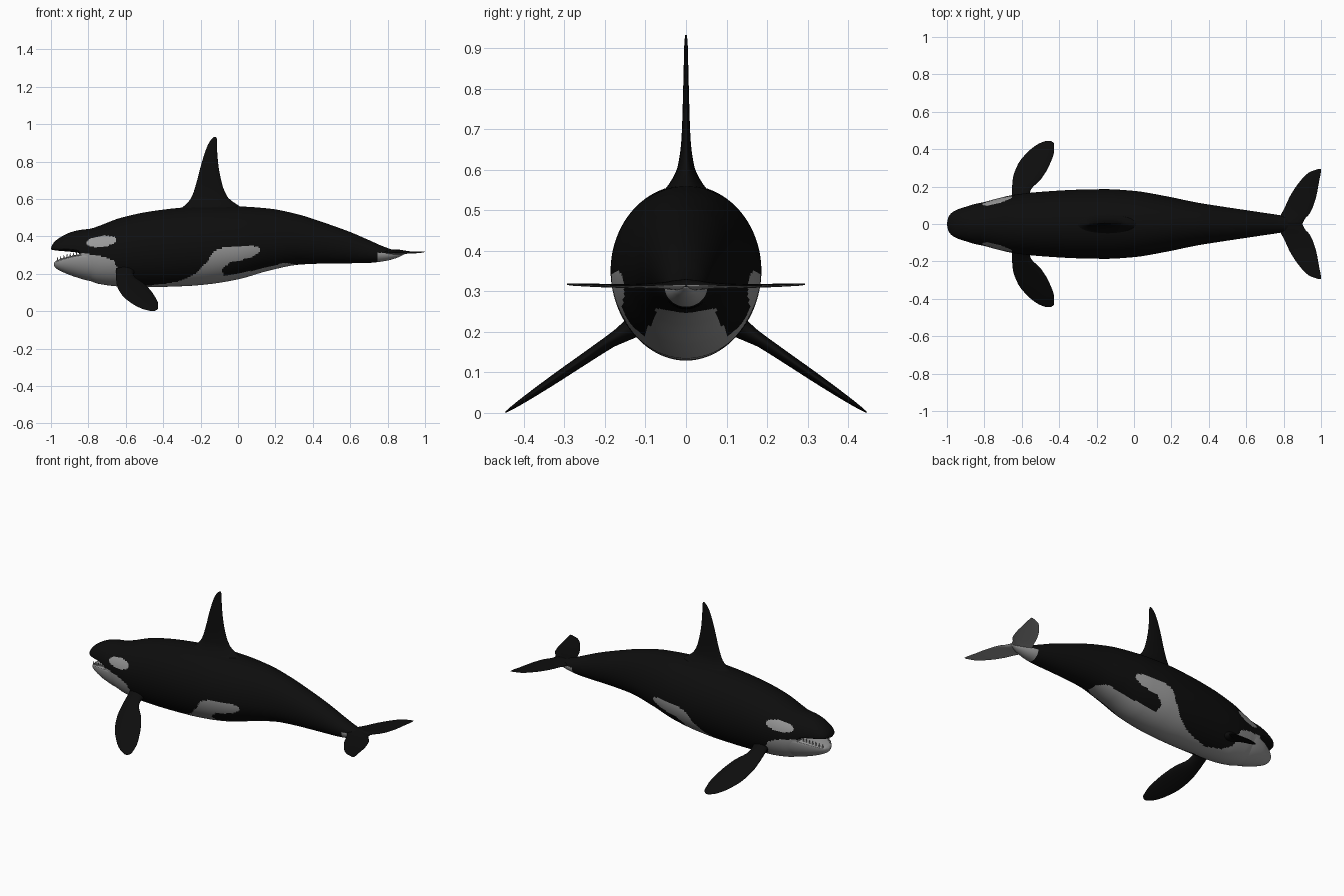
import bpy, bmesh, math

if "Cube" in bpy.data.objects:
    bpy.data.objects.remove(bpy.data.objects["Cube"])


def material(name, v):
    m = bpy.data.materials.new(name)
    m.diffuse_color = (*v, 1)
    m.use_nodes = True
    m.node_tree.nodes["Principled BSDF"].inputs["Base Color"].default_value = m.diffuse_color
    return m


BLACK = material("black skin", (0.004, 0.004, 0.004))
WHITE = material("pale skin", (0.32, 0.32, 0.32))


def sample(table, x):
    """Smooth monotone interpolation of table rows keyed on the first column."""
    n = len(table)
    i = 0
    while i < n - 2 and x > table[i + 1][0]:
        i += 1
    h = table[i + 1][0] - table[i][0]
    t = min(max((x - table[i][0]) / h, 0), 1)
    out = []
    for c in range(1, len(table[0])):
        def sec(k):
            k = min(max(k, 0), n - 2)
            return (table[k + 1][c] - table[k][c]) / (table[k + 1][0] - table[k][0])

        def tan(k):
            a, b = sec(k - 1), sec(k)
            return 2 * a * b / (a + b) if a * b > 0 else 0
        p, q = table[i][c], table[i + 1][c]
        out.append((2 * t**3 - 3 * t**2 + 1) * p + (t**3 - 2 * t**2 + t) * h * tan(i)
                   + (3 * t**2 - 2 * t**3) * q + (t**3 - t**2) * h * tan(i + 1))
    return out


def loft(name, rings, rule=None, mirror=False):
    """Skin rings of points; rule(center, normal) is True for pale faces."""
    bm = bmesh.new()
    vs = [[bm.verts.new(p) for p in r] for r in rings]
    n = len(rings[0])
    for a, b in zip(vs, vs[1:]):
        for j in range(n):
            k = (j + 1) % n
            bm.faces.new((a[j], a[k], b[k], b[j]))
    bm.faces.new(vs[0])
    bm.faces.new(vs[-1])
    bmesh.ops.recalc_face_normals(bm, faces=bm.faces)
    bm.normal_update()
    for f in bm.faces:
        f.smooth = True
        if rule and rule(f.calc_center_median(), f.normal):
            f.material_index = 1
    me = bpy.data.meshes.new(name)
    bm.to_mesh(me)
    bm.free()
    me.materials.append(BLACK)
    me.materials.append(WHITE)
    ob = bpy.data.objects.new(name, me)
    bpy.context.collection.objects.link(ob)
    if mirror:
        m = ob.modifiers.new("mirror", 'MIRROR')
        m.use_axis = (False, True, False)
    return ob


def inside(poly, x, z):
    r = False
    for (x1, z1), (x2, z2) in zip(poly, poly[1:] + poly[:1]):
        if (z1 > z) != (z2 > z) and x < x1 + (z - z1) * (x2 - x1) / (z2 - z1):
            r = not r
    return r


def body_ring(x, zt, zb, zc, w, n):
    pts = []
    for j in range(n):
        a = 2 * math.pi * j / n
        s = math.sin(a)
        pts.append((x, w * math.cos(a), zc + s * ((zt - zc) if s > 0 else (zc - zb))))
    return pts


# Body: x, top, bottom, height of widest point, half width
BODY = [(-1, .337, .33, .333, .006), (-.99, .36, .327, .335, .042),
        (-.96, .388, .323, .335, .07), (-.9, .42, .318, .333, .092),
        (-.85, .433, .311, .325, .107), (-.83, .436, .19, .317, .111),
        (-.79, .441, .162, .315, .12), (-.74, .457, .145, .315, .134),
        (-.63, .498, .132, .32, .158), (-.47, .533, .129, .335, .174),
        (-.28, .555, .134, .345, .184), (-.15, .562, .145, .35, .186),
        (0, .56, .17, .355, .177), (.17, .548, .218, .365, .149),
        (.33, .515, .249, .37, .116), (.44, .48, .254, .365, .098),
        (.6, .423, .256, .34, .074), (.7, .38, .258, .318, .059),
        (.78, .345, .267, .308, .047), (.85, .323, .285, .308, .03),
        (.9, .318, .31, .314, .006)]

# Outline of the pale throat, belly and flank lobe seen from the side
BELLY = [(-1, .1), (-1, .31), (-.85, .311), (-.78, .302), (-.71, .29), (-.665, .268),
         (-.647, .235), (-.655, .21), (-.635, .175), (-.58, .15), (-.48, .137),
         (-.38, .148), (-.3, .165), (-.23, .2), (-.165, .265), (-.13, .32),
         (-.08, .34), (-.02, .348), (.08, .35), (.115, .34), (.117, .315),
         (.065, .283), (-.04, .262), (-.085, .225), (-.075, .19), (0, .2),
         (.1, .222), (.17, .24), (.25, .258), (.31, .252), (.33, .1)]


def body_rule(c, nrm):
    dx, dz = c.x + .73, c.z - .373
    dz -= .1 * dx
    eye_patch = (dx / .08) ** 2 + (dz / .029) ** 2 < 1
    tail = c.x > .75 and c.z < .312
    return eye_patch or tail or inside(BELLY, c.x, c.z)


rings = []
for i in range(261):
    x = -1 + 1.9 * (i / 260) ** 1.25
    rings.append(body_ring(x, *sample(BODY, x), 128))
loft("body", rings, body_rule)

# Lower jaw, slightly open: x, top, bottom, half width
JAW = [(-.985, .258, .246, .008), (-.975, .268, .231, .036), (-.93, .285, .206, .07),
       (-.87, .3, .183, .098), (-.8, .309, .163, .116), (-.73, .309, .152, .124)]
rings = []
for i in range(41):
    x = -.985 + .255 * (i / 40) ** 1.3
    zt, zb, w = sample(JAW, x)
    rings.append(body_ring(x, zt, zb, zt - .008, w, 64))
loft("lower_jaw", rings, lambda c, n: True)

# Teeth along the lower jaw
bm = bmesh.new()
for i in range(7):
    x = -.965 + .017 * i
    zt, zb, w = sample(JAW, x)
    for s in (-1, 1):
        r = bmesh.ops.create_cone(bm, cap_ends=True, segments=8, radius1=.005,
                                  radius2=.001, depth=.022)
        bmesh.ops.translate(bm, verts=r["verts"], vec=(x, s * (w * .8), zt + .005))
me = bpy.data.meshes.new("teeth")
bm.to_mesh(me)
bm.free()
me.materials.append(WHITE)
bpy.context.collection.objects.link(bpy.data.objects.new("teeth", me))


def lens(lead, trail, t, place, n=32):
    mid, h = (lead + trail) / 2, (trail - lead) / 2
    return [place(mid - h * math.cos(2 * math.pi * j / n),
                  t * math.sin(2 * math.pi * j / n)) for j in range(n)]


def blade(name, table, place, steps, rule=None, mirror=False):
    """Fin lofted along its span: span, leading x, trailing x, half thickness."""
    a, b = table[0][0], table[-1][0]
    rings = []
    for i in range(steps + 1):
        s = a + (b - a) * (1 - (1 - i / steps) ** 1.6)
        lead, trail, t = sample(table, s)
        rings.append(lens(lead, trail, t, lambda x, o, s=s: place(s, x, o)))
    loft(name, rings, rule, mirror)


# Dorsal fin
blade("dorsal_fin",
      [(.5, -.37, .08, .1), (.535, -.335, .05, .07), (.56, -.29, .01, .045),
       (.61, -.248, -.055, .02), (.68, -.224, -.085, .011), (.8, -.192, -.107, .007),
       (.88, -.165, -.112, .005), (.915, -.145, -.112, .004), (.932, -.128, -.118, .002)],
      lambda s, x, o: (x, o, s), 50)

# Flippers, sloping down and out
blade("flippers",
      [(.1, -.65, -.53, .04), (.15, -.652, -.56, .027), (.18, -.652, -.553, .02),
       (.24, -.648, -.497, .017), (.32, -.62, -.45, .014), (.395, -.557, -.427, .009),
       (.43, -.508, -.428, .005), (.445, -.47, -.445, .002)],
      lambda s, x, o: (x, s, .202 - (s - .15) * .678 + o), 40, None, True)

# Tail flukes, pale underneath
blade("tail_flukes",
      [(0, .77, .9, .014), (.03, .775, .915, .012), (.05, .785, .935, .009),
       (.08, .802, .952, .007), (.15, .835, .975, .005), (.23, .889, .99, .004),
       (.277, .938, .999, .003), (.294, .985, 1.0, .0015)],
      lambda s, x, o: (x, s, .316 - .006 * math.sin(s * 12) * .5 + o), 40,
      lambda c, n: n.z < 0, True)
